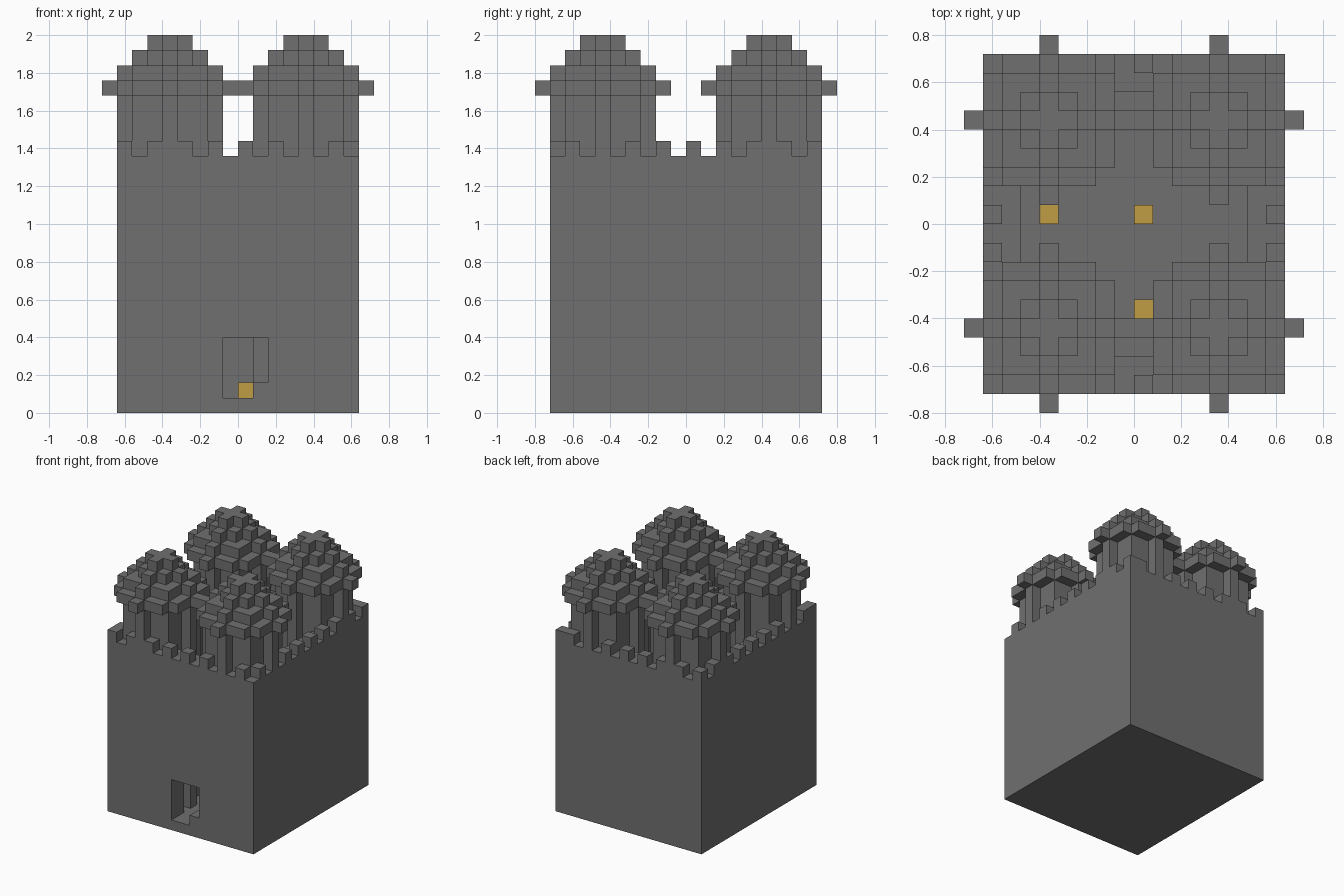
import bpy, bmesh
from mathutils import Vector

U = 0.08  # size of one block

old = bpy.data.objects.get("Cube")
if old:
    bpy.data.objects.remove(old, do_unlink=True)


def material(name, colour):
    m = bpy.data.materials.new(name)
    m.use_nodes = True
    m.diffuse_color = (*colour, 1)
    bsdf = m.node_tree.nodes["Principled BSDF"]
    bsdf.inputs["Base Color"].default_value = (*colour, 1)
    bsdf.inputs["Roughness"].default_value = 0.9
    return m


stone = material("grey stone", (0.162, 0.162, 0.162))
gold = material("gold", (0.53, 0.34, 0.06))


def finish(name, bm, mat):
    bmesh.ops.recalc_face_normals(bm, faces=bm.faces[:])
    mesh = bpy.data.meshes.new(name)
    bm.to_mesh(mesh)
    bm.free()
    mesh.materials.append(mat)
    ob = bpy.data.objects.new(name, mesh)
    bpy.context.collection.objects.link(ob)
    return ob


def add_box(bm, lo, hi):
    """Box between two corners given in blocks."""
    lo, hi = Vector(lo) * U, Vector(hi) * U
    verts = bmesh.ops.create_cube(bm, size=1)["verts"]
    for v in verts:
        v.co = (lo + hi) / 2 + v.co * (hi - lo)


def box(name, lo, hi, mat):
    bm = bmesh.new()
    add_box(bm, lo, hi)
    return finish(name, bm, mat)


def add_slab(bm, cells, z0, z1):
    """Extrude a flat set of block cells from z0 to z1."""
    part = bmesh.new()
    for i, j in cells:
        corners = ((i, j), (i + 1, j), (i + 1, j + 1), (i, j + 1))
        part.faces.new([part.verts.new((x * U, y * U, z0 * U)) for x, y in corners])
    bmesh.ops.remove_doubles(part, verts=part.verts[:], dist=U / 100)
    bmesh.ops.dissolve_limit(part, angle_limit=0.01, verts=part.verts[:], edges=part.edges[:])
    top = bmesh.ops.extrude_face_region(part, geom=part.faces[:], use_keep_orig=True)
    for v in top["geom"]:
        if isinstance(v, bmesh.types.BMVert):
            v.co.z = z1 * U
    bmesh.ops.recalc_face_normals(part, faces=part.faces[:])
    tmp = bpy.data.meshes.new("tmp")
    part.to_mesh(tmp)
    part.free()
    bm.from_mesh(tmp)
    bpy.data.meshes.remove(tmp)


def disc(cx, cy, r):
    span = range(-r, r + 1)
    return [(cx + a, cy + b) for a in span for b in span if a * a + b * b <= r * r]


def mirror_xy(ob):
    mod = ob.modifiers.new("mirror", "MIRROR")
    mod.use_axis = (True, True, False)
    mod.use_mirror_merge = False


# Hollow keep with floor, open top and a stepped doorway
keep = box("keep_walls", (-8, -9, 0), (8, 9, 17), stone)
cuts = [("courtyard", (-6, -7, 1), (6, 7, 20)),
        ("doorway", (-1, -10, 1), (1, -6, 5)),
        ("doorway_side", (0, -10, 2), (2, -6, 5))]
for name, lo, hi in cuts:
    cutter = box(name + "_cutter", lo, hi, stone)
    cutter.hide_render = True
    mod = keep.modifiers.new(name, "BOOLEAN")
    mod.operation = "DIFFERENCE"
    mod.solver = "EXACT"
    mod.object = cutter
    bpy.context.view_layer.objects.active = keep
    bpy.ops.object.modifier_apply(modifier=name)
    bpy.data.objects.remove(cutter, do_unlink=True)

# Battlements: every other block along the outer edge
edge = {(x, y) for x in range(-8, 8, 2) for y in (-9, 8)}
edge |= {(x, y) for y in range(-8, 9, 2) for x in (-8, 7)}
bm = bmesh.new()
add_slab(bm, sorted(edge), 17, 18)
finish("battlements", bm, stone)

# Four round corner towers
bm = bmesh.new()
add_slab(bm, disc(4, 5, 3), 1, 21)
mirror_xy(finish("tower_shafts", bm, stone))

# Stepped domes on the towers
bm = bmesh.new()
for step, radius in enumerate((4, 3, 2, 1)):
    add_slab(bm, disc(4, 5, radius), 21 + step, 22 + step)
mirror_xy(finish("tower_domes", bm, stone))

# Gold blocks on the courtyard floor
for n, (x, y) in enumerate(((-5, 0), (0, 0), (0, -5)), 1):
    box(f"gold_block_{n}", (x, y, 1), (x + 1, y + 1, 2), gold)
